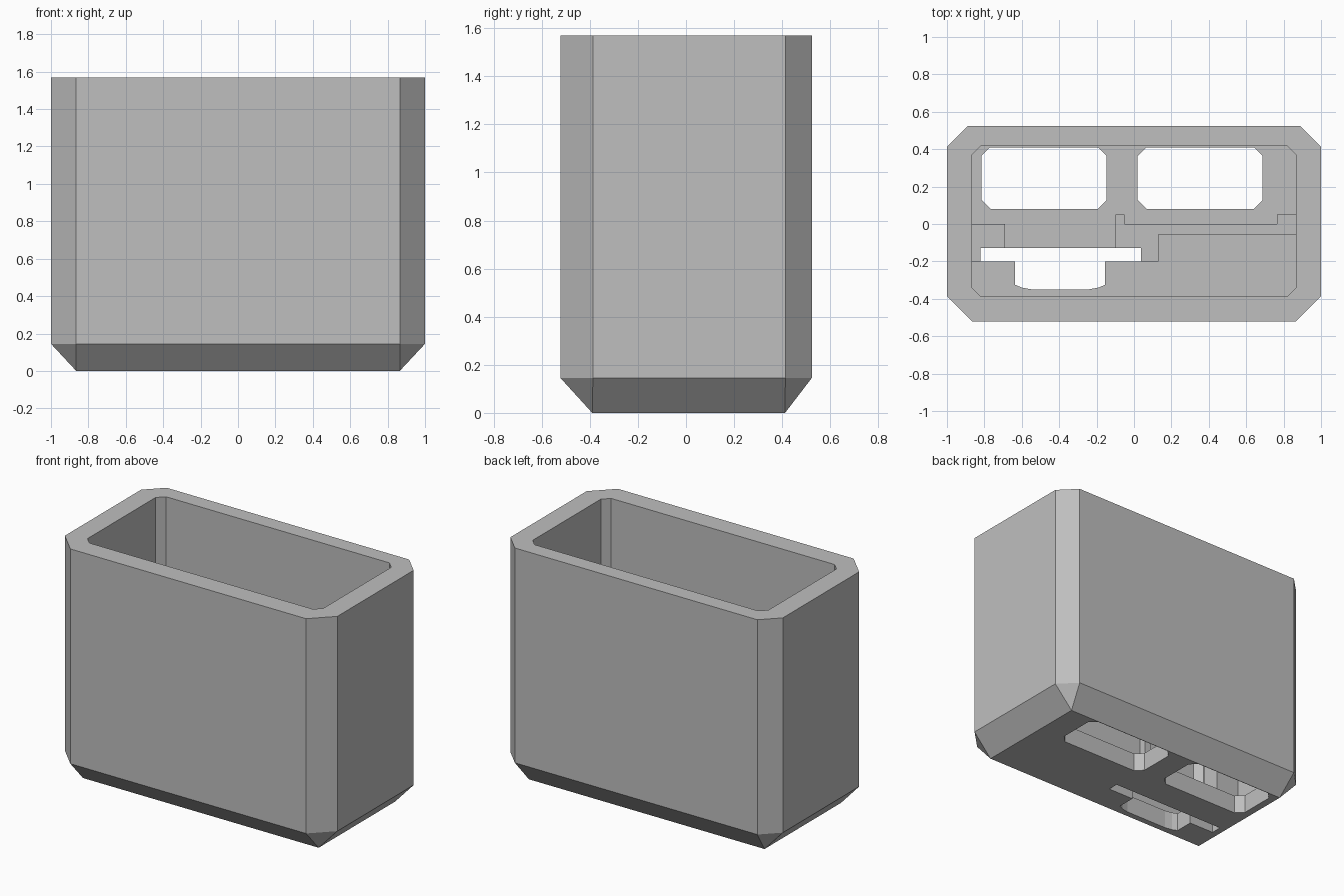
import bpy, bmesh, math

if "Cube" in bpy.data.objects:
    bpy.data.objects.remove(bpy.data.objects["Cube"])

HEIGHT, FLOOR, DIVIDER_TOP = 1.57, 0.125, 0.75

grey = bpy.data.materials.new("light_grey")
grey.use_nodes = True
colour = (0.52, 0.52, 0.52, 1)
grey.diffuse_color = colour
grey.node_tree.nodes["Principled BSDF"].inputs["Base Color"].default_value = colour


def add_object(name, bm):
    bmesh.ops.recalc_face_normals(bm, faces=bm.faces)
    mesh = bpy.data.meshes.new(name)
    bm.to_mesh(mesh)
    bm.free()
    mesh.materials.append(grey)
    obj = bpy.data.objects.new(name, mesh)
    bpy.context.collection.objects.link(obj)
    return obj


def prism(name, outline, z0, z1):
    bm = bmesh.new()
    low = bm.faces.new([bm.verts.new((x, y, z0)) for x, y in outline])
    top = bmesh.ops.extrude_face_region(bm, geom=[low])["geom"]
    verts = [v for v in top if isinstance(v, bmesh.types.BMVert)]
    bmesh.ops.translate(bm, vec=(0, 0, z1 - z0), verts=verts)
    return add_object(name, bm)


def octagon(x0, x1, y0, y1, front, back):
    """Rectangle with its front and back corners clipped."""
    return [(x0 + front, y0), (x1 - front, y0), (x1, y0 + front), (x1, y1 - back),
            (x1 - back, y1), (x0 + back, y1), (x0, y1 - back), (x0, y0 + front)]


def rectangle(x0, x1, y0, y1):
    return [(x0, y0), (x1, y0), (x1, y1), (x0, y1)]


def combine(target, other, operation):
    mod = target.modifiers.new(operation.lower(), "BOOLEAN")
    mod.operation, mod.solver, mod.object = operation, "EXACT", other
    bpy.context.view_layer.objects.active = target
    bpy.ops.object.modifier_apply(modifier=mod.name)
    bpy.data.objects.remove(other)


# Outer shell: clipped corners, tapering to a plain rectangle underneath
bm = bmesh.new()
for z in (0.145, HEIGHT):
    for x, y in octagon(-1, 1, -0.522, 0.523, 0.135, 0.11):
        bm.verts.new((x, y, z))
for x, y in rectangle(-0.865, 0.865, -0.39, 0.412):
    bm.verts.new((x, y, 0))
bmesh.ops.convex_hull(bm, input=bm.verts)
bmesh.ops.dissolve_limit(bm, angle_limit=math.radians(1), verts=bm.verts, edges=bm.edges)
shell = add_object("open_box", bm)

# Hollow interior
combine(shell, prism("cavity", octagon(-0.865, 0.865, -0.387, 0.416, 0.045, 0.045),
                     FLOOR, HEIGHT + 0.2), "DIFFERENCE")

# Inner divider: end post, and a stepped wall with a thick post
combine(shell, prism("left_post", rectangle(-0.92, -0.69, -0.2, 0), 0.08, DIVIDER_TOP), "UNION")
wall = [(-0.1, -0.2), (0.13, -0.2), (0.13, -0.057), (0.92, -0.057), (0.92, 0.05),
        (0.765, 0.05), (0.765, 0), (-0.05, 0), (-0.05, 0.05), (-0.1, 0.05)]
combine(shell, prism("divider_wall", wall, 0.08, DIVIDER_TOP), "UNION")

# Two back openings in the floor
for x0 in (-0.815, 0.02):
    hole = octagon(x0, x0 + 0.668, 0.08, 0.409, 0.048, 0.045)
    combine(shell, prism("back_opening", hole, -0.1, 0.3), "DIFFERENCE")

# Front slot through posts and floor, with a rounded bay in front of it
slot = [(-0.82, -0.2), (-0.635, -0.2), (-0.635, -0.325), (-0.6, -0.34), (-0.55, -0.349),
        (-0.24, -0.349), (-0.19, -0.34), (-0.155, -0.325), (-0.155, -0.2), (0.037, -0.2),
        (0.037, -0.127), (-0.82, -0.127)]
combine(shell, prism("front_slot", slot, -0.1, DIVIDER_TOP + 0.1), "DIFFERENCE")
